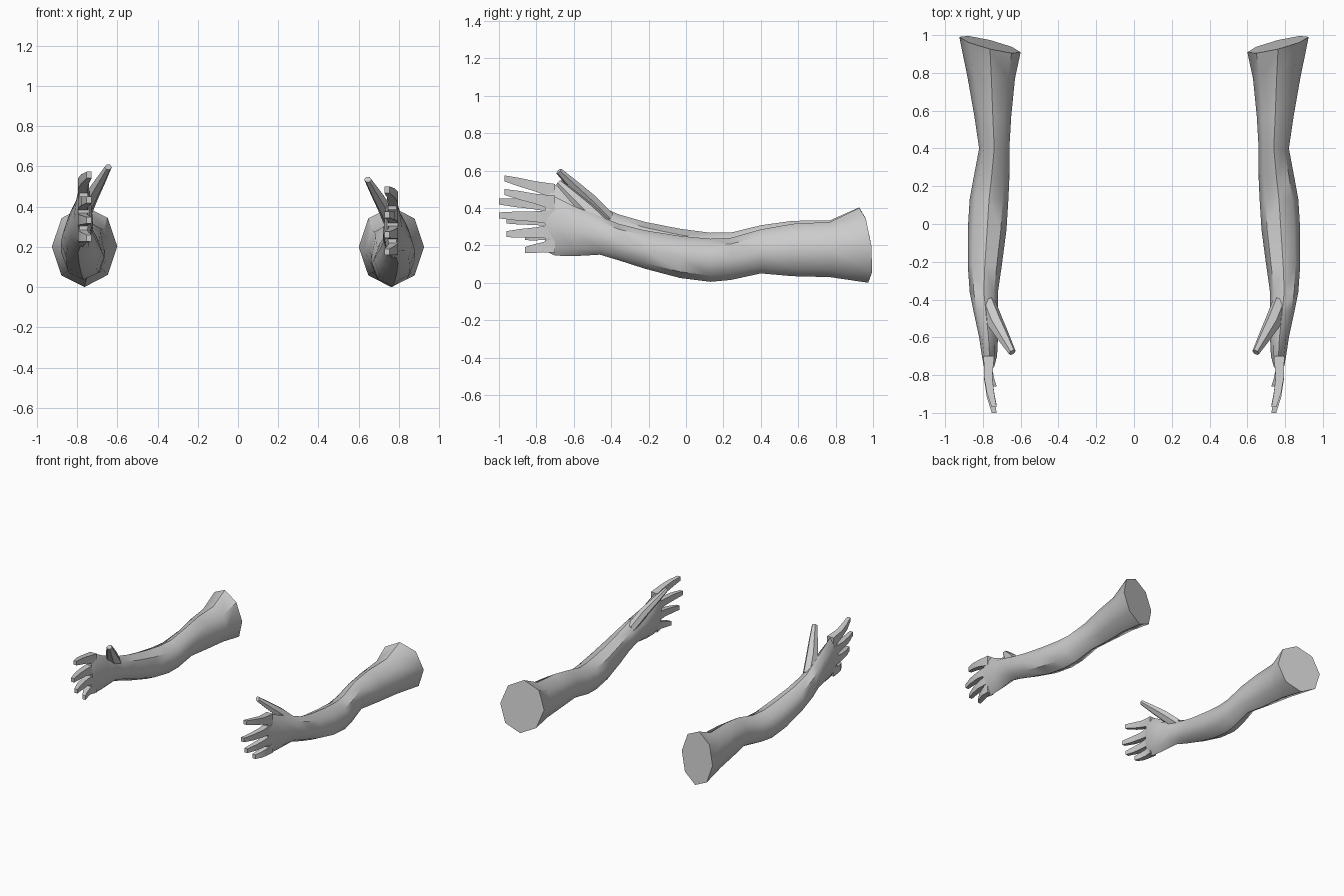
import bpy, bmesh, math

if "Cube" in bpy.data.objects:
    bpy.data.objects.remove(bpy.data.objects["Cube"])

skin = bpy.data.materials.new("grey")
skin.diffuse_color = (0.6, 0.6, 0.6, 1)
skin.use_nodes = True
skin.node_tree.nodes["Principled BSDF"].inputs["Base Color"].default_value = skin.diffuse_color


def loft(name, rings, side, sides=8, turn=0.0):
    """Closed tube through rings: (y, x0, x1, z0, z1[, slope of y over x, slope of y over z])."""
    bm = bmesh.new()
    loops = []
    grow = 1 / math.cos(math.pi / sides) if turn else 1.0
    for y, x0, x1, z0, z1, *slope in rings:
        sx, sz = slope or (0, 0)
        loop = []
        for i in range(sides):
            a = 2 * math.pi * i / sides + turn
            dx = math.cos(a) * grow * (x1 - x0) / 2
            dz = math.sin(a) * grow * (z1 - z0) / 2
            yy = y + sx * dx + sz * dz
            z = (z0 + z1) / 2 + dz
            # the left arm is raised a little from the shoulder
            if side < 0:
                z += 0.037 * (1 - yy)
            loop.append(bm.verts.new((side * ((x0 + x1) / 2 + dx), yy, z)))
        loops.append(loop)
    for a, b in zip(loops, loops[1:]):
        for i in range(sides):
            j = (i + 1) % sides
            bm.faces.new((a[i], a[j], b[j], b[i]))
    bm.faces.new(loops[0])
    bm.faces.new(loops[-1])
    bmesh.ops.recalc_face_normals(bm, faces=bm.faces)
    me = bpy.data.meshes.new(name)
    bm.to_mesh(me)
    bm.free()
    me.materials.append(skin)
    ob = bpy.data.objects.new(name, me)
    bpy.context.collection.objects.link(ob)
    bpy.ops.object.select_all(action='DESELECT')
    ob.select_set(True)
    bpy.context.view_layer.objects.active = ob
    bpy.ops.object.shade_smooth_by_angle(angle=math.radians(45))


# shoulder end, elbow, wrist and palm
ARM = [
    (0.95, 0.60, 0.925, 0.00, 0.40, 0.25, -0.12),
    (0.77, 0.63, 0.88, 0.03, 0.325),
    (0.57, 0.65, 0.845, 0.035, 0.315),
    (0.40, 0.66, 0.82, 0.05, 0.285),
    (0.24, 0.66, 0.85, 0.015, 0.24),
    (0.13, 0.665, 0.87, 0.005, 0.235),
    (-0.03, 0.675, 0.88, 0.025, 0.25),
    (-0.22, 0.70, 0.88, 0.075, 0.28),
    (-0.36, 0.72, 0.87, 0.12, 0.315),
    (-0.46, 0.72, 0.85, 0.15, 0.355),
    (-0.60, 0.72, 0.82, 0.142, 0.41),
    (-0.70, 0.725, 0.805, 0.145, 0.46),
    (-0.755, 0.74, 0.795, 0.17, 0.455),
]
# finger: base z, tip z, tip y
FINGERS = {
    "index_finger": (0.425, 0.485, -0.97),
    "middle_finger": (0.35, 0.36, -1.0),
    "ring_finger": (0.275, 0.26, -0.96),
    "little_finger": (0.2, 0.175, -0.86),
}
# thumb: centre x, y, z and half thickness
THUMB = [(0.775, -0.42, 0.29, 0.04), (0.735, -0.52, 0.385, 0.04),
         (0.69, -0.60, 0.46, 0.03), (0.645, -0.68, 0.535, 0.018)]

for side, label in ((1, "right"), (-1, "left")):
    loft(label + "_arm", ARM, side)
    for name, (zb, zt, yt) in FINGERS.items():
        rings = []
        # curled finger: fraction of length, centre x, half width, half height
        for t, x, w, h in ((0, 0.768, 0.028, 0.04), (0.4, 0.772, 0.022, 0.027),
                           (0.72, 0.76, 0.019, 0.023), (1, 0.74, 0.013, 0.016)):
            y, z = -0.70 + t * (yt + 0.70), zb + t * (zt - zb)
            rings.append((y, x - w, x + w, z - h, z + h))
        loft(f"{label}_{name}", rings, side, 4, math.pi / 4)
    loft(label + "_thumb", [(y, x - r, x + r, z - r * 0.8, z + r * 0.8, -0.42, 0.79)
                            for x, y, z, r in THUMB], side, 6)
